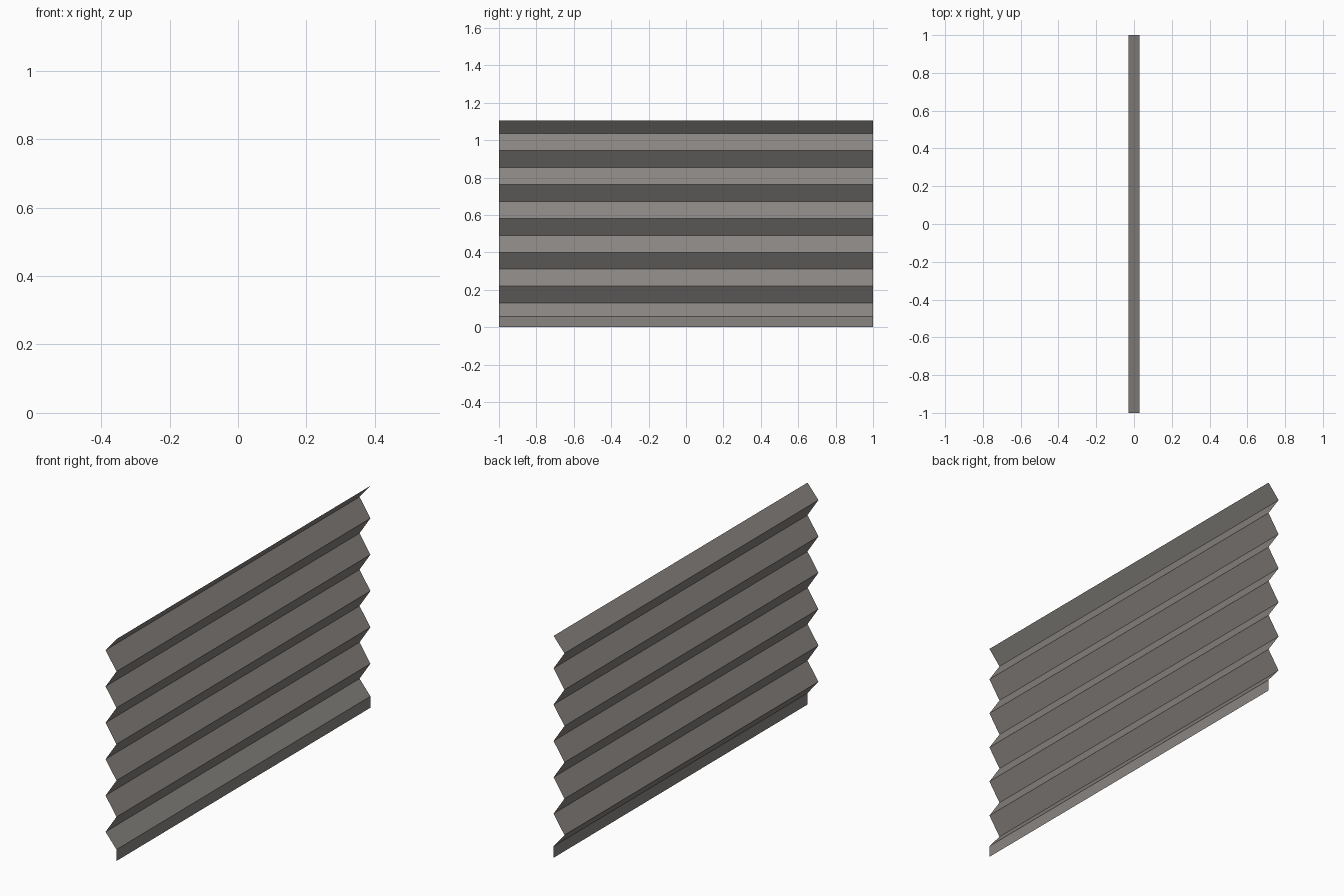
import bpy

if "Cube" in bpy.data.objects:
    bpy.data.objects.remove(bpy.data.objects["Cube"])

# Material
mat = bpy.data.materials.new("warm grey metal")
mat.diffuse_color = (0.25, 0.235, 0.22, 1.0)
mat.use_nodes = True
mat.node_tree.nodes["Principled BSDF"].inputs["Base Color"].default_value = mat.diffuse_color

# Zigzag profile (x, z): flat bottom lip, even folds, shorter end folds
HALF = 0.03
FOLDS, STEP, FIRST = 10, 0.0906, 0.129
profile = [(HALF, 0.0), (HALF, 0.057)]
for i in range(FOLDS + 1):
    profile.append((-HALF if i % 2 == 0 else HALF, FIRST + i * STEP))
profile.append((HALF, 1.106))

# Corrugated sheet, extruded along y
verts = [(x, y, z) for x, z in profile for y in (-1.0, 1.0)]
faces = [(2 * i, 2 * i + 1, 2 * i + 3, 2 * i + 2) for i in range(len(profile) - 1)]
mesh = bpy.data.meshes.new("corrugated_sheet")
mesh.from_pydata(verts, [], faces)
mesh.materials.append(mat)
sheet = bpy.data.objects.new("corrugated_sheet", mesh)
bpy.context.collection.objects.link(sheet)
